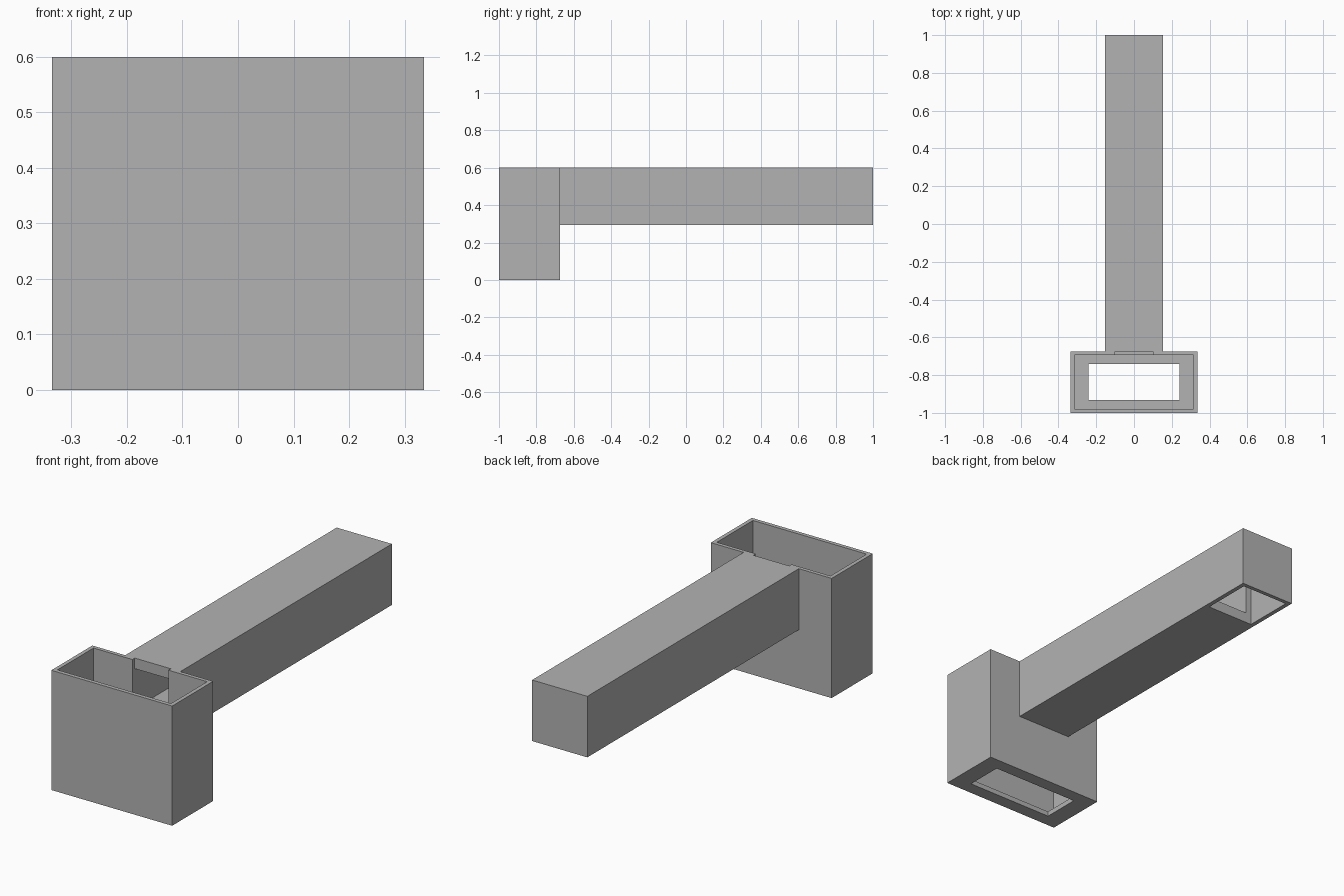
import bpy
import bmesh
from mathutils import Vector

cube = bpy.data.objects.get("Cube")
if cube:
    bpy.data.objects.remove(cube, do_unlink=True)

grey = bpy.data.materials.new("plain_grey")
grey.use_nodes = True
colour = (0.45, 0.45, 0.45, 1)
grey.diffuse_color = colour
grey.node_tree.nodes["Principled BSDF"].inputs["Base Color"].default_value = colour


def block(name, half_width, y, z):
    """Box centred on x, spanning the given y and z ranges."""
    bm = bmesh.new()
    bmesh.ops.create_cube(bm, size=1)
    size = Vector((2 * half_width, y[1] - y[0], z[1] - z[0]))
    bmesh.ops.scale(bm, vec=size, verts=bm.verts)
    bmesh.ops.translate(bm, vec=(0, sum(y) / 2, sum(z) / 2), verts=bm.verts)
    mesh = bpy.data.meshes.new(name)
    bm.to_mesh(mesh)
    bm.free()
    mesh.materials.append(grey)
    obj = bpy.data.objects.new(name, mesh)
    bpy.context.collection.objects.link(obj)
    return obj


def cut(body, name, *dims):
    """Hollow a body with a box-shaped cutter, then discard the cutter."""
    cutter = block(name, *dims)
    cutter.hide_render = True
    mod = body.modifiers.new(name, "BOOLEAN")
    mod.operation = "DIFFERENCE"
    mod.solver = "EXACT"
    mod.object = cutter
    bpy.context.view_layer.objects.active = body
    bpy.ops.object.modifier_apply(modifier=name)
    bpy.data.objects.remove(cutter, do_unlink=True)


TOP = 0.6
JOIN = -0.675   # plane where the duct meets the back of the hopper

# Open-topped hopper: thin walls, bottom lip around a slot, rear notch
hopper = block("hopper", 0.335, (-1, JOIN), (0, TOP))
cut(hopper, "hopper_cavity", 0.315, (-0.98, -0.694), (0.025, 0.8))
cut(hopper, "bottom_slot", 0.242, (-0.933, -0.74), (-0.1, 0.1))
cut(hopper, "rear_notch", 0.1, (-0.8, -0.6), (0.347, 0.8))

# Thick-walled duct: bore along its length, wider outlet socket underneath
duct = block("duct", 0.153, (JOIN, 1), (0.294, TOP))
cut(duct, "duct_bore", 0.1, (-0.8, 0.8), (0.347, 0.547))
cut(duct, "outlet_socket", 0.131, (0.72, 0.98), (0.2, 0.578))
